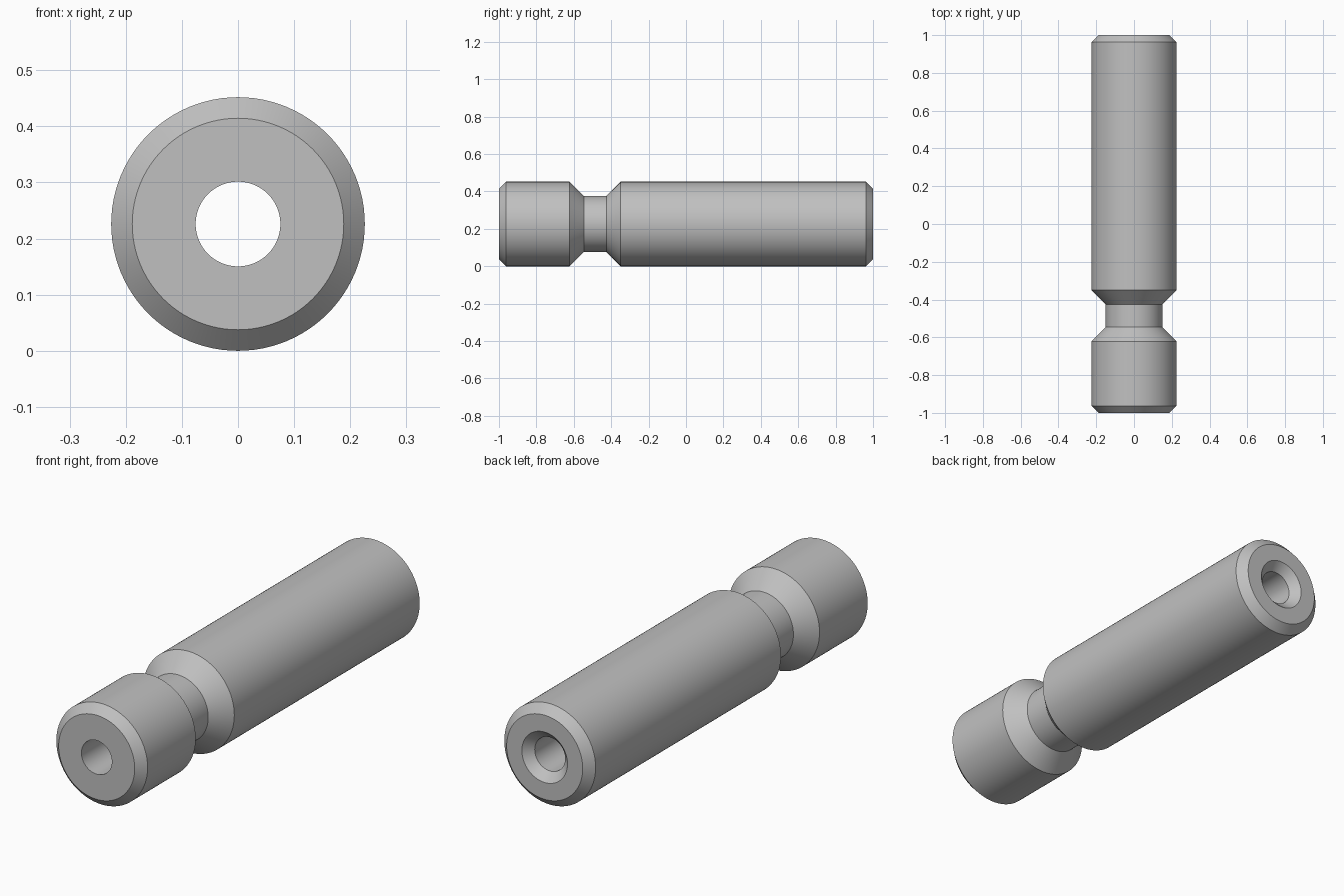
import bpy, bmesh, math
from mathutils import Matrix, Vector

cube = bpy.data.objects.get("Cube")
if cube:
    bpy.data.objects.remove(cube, do_unlink=True)

# Plain grey metal
metal = bpy.data.materials.new("grey_metal")
metal.use_nodes = True
grey = (0.53, 0.53, 0.53, 1)
metal.diffuse_color = grey
metal.node_tree.nodes["Principled BSDF"].inputs["Base Color"].default_value = grey

R, NECK, BORE, C = 0.226, 0.15, 0.0755, 0.0375
SEGMENTS = 96

# Closed section (radius, y): chamfered ends, V-sided neck, through bore, rear countersink
section = [
    (BORE, -1), (R - C, -1), (R, C - 1),
    (R, -0.622), (NECK, -0.546), (NECK, -0.425), (R, -0.349),
    (R, 1 - C), (R - C, 1),
    (BORE + C, 1), (BORE, 1 - C),
]

# Revolve the section around the long axis
bm = bmesh.new()
rings = []
for i in range(SEGMENTS):
    turn = Matrix.Rotation(2 * math.pi * i / SEGMENTS, 3, 'Y')
    rings.append([bm.verts.new(turn @ Vector((r, y, 0)) + Vector((0, 0, R)))
                  for r, y in section])
for i, ring in enumerate(rings):
    after = rings[(i + 1) % SEGMENTS]
    for j in range(len(section)):
        k = (j + 1) % len(section)
        bm.faces.new((ring[j], ring[k], after[k], after[j]))
bmesh.ops.recalc_face_normals(bm, faces=bm.faces)

mesh = bpy.data.meshes.new("grooved_pin")
bm.to_mesh(mesh)
bm.free()
mesh.materials.append(metal)
pin = bpy.data.objects.new("grooved_pin", mesh)
bpy.context.collection.objects.link(pin)

# Smooth walls with crisp chamfer edges
bpy.ops.object.select_all(action='DESELECT')
pin.select_set(True)
bpy.context.view_layer.objects.active = pin
bpy.ops.object.shade_smooth_by_angle(angle=math.radians(30))
